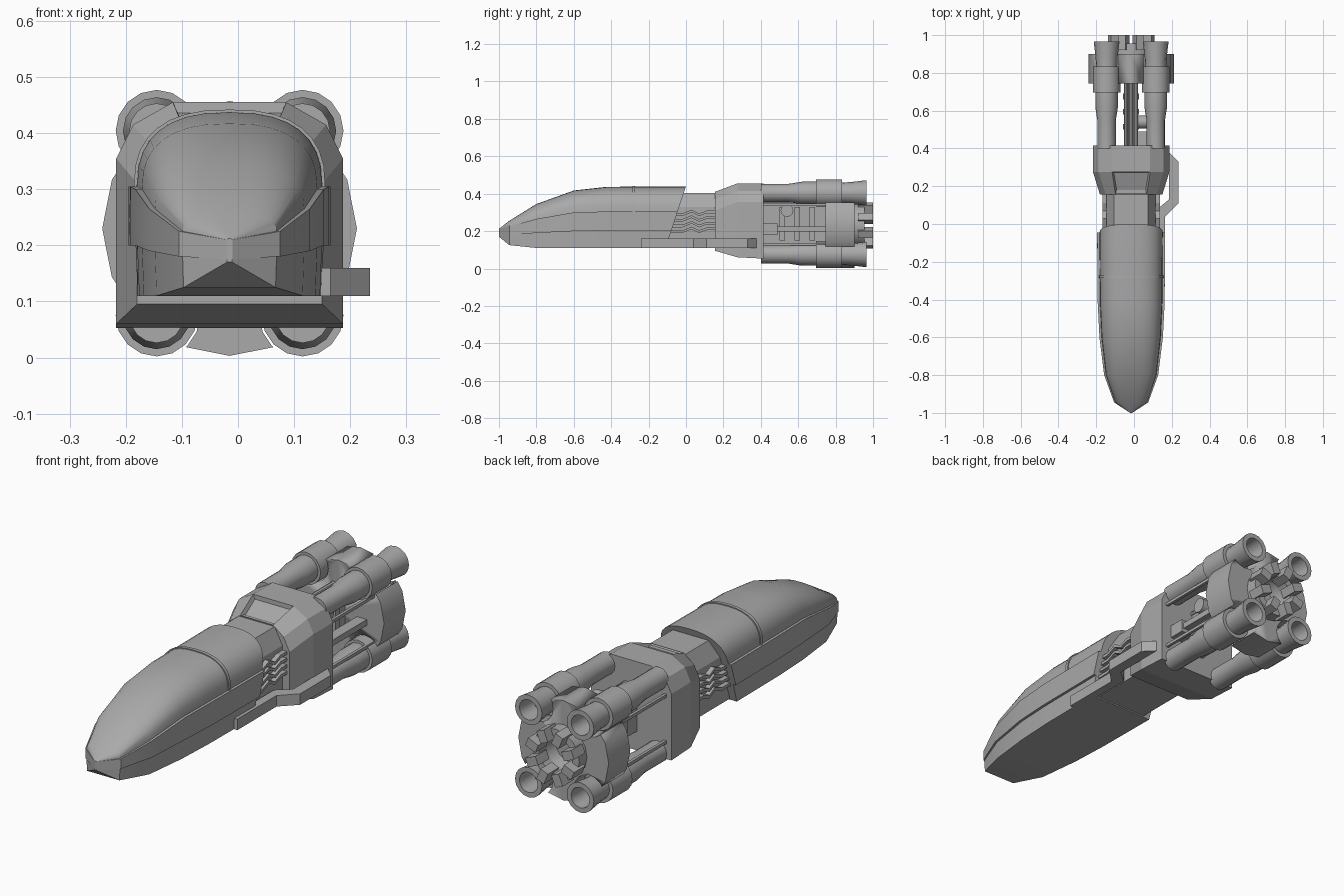
import bpy, bmesh
from math import cos, sin, pi, radians
from mathutils import Matrix, Vector

if "Cube" in bpy.data.objects:
    bpy.data.objects.remove(bpy.data.objects["Cube"], do_unlink=True)

CX = -0.015     # the body axis sits slightly off centre because of the side arm
MID_Z = 0.23    # height of the engine axis

grey = bpy.data.materials.new("hull grey")
grey.use_nodes = True
grey.diffuse_color = (0.4, 0.4, 0.4, 1)
grey.node_tree.nodes["Principled BSDF"].inputs["Base Color"].default_value = grey.diffuse_color


def finish(name, bm, x=CX, z=0, smooth=None):
    bmesh.ops.remove_doubles(bm, verts=bm.verts, dist=1e-5)
    bmesh.ops.recalc_face_normals(bm, faces=bm.faces)
    mesh = bpy.data.meshes.new(name)
    bm.to_mesh(mesh)
    bm.free()
    mesh.materials.append(grey)
    ob = bpy.data.objects.new(name, mesh)
    bpy.context.collection.objects.link(ob)
    ob.location = (x, 0, z)
    if smooth:
        bpy.ops.object.select_all(action='DESELECT')
        ob.select_set(True)
        bpy.context.view_layer.objects.active = ob
        bpy.ops.object.shade_smooth_by_angle(angle=radians(smooth))
    return ob


def loft(rings, caps=True):
    bm = bmesh.new()
    rows = [[bm.verts.new(p) for p in ring] for ring in rings]
    n = len(rows[0])
    for a, b in zip(rows, rows[1:]):
        for i in range(n):
            bm.faces.new((a[i], a[(i + 1) % n], b[(i + 1) % n], b[i]))
    if caps:
        bm.faces.new(rows[0])
        bm.faces.new(rows[-1])
    return bm


def lathe(name, profile, x=0, z=MID_Z, sides=16, smooth=35):
    # profile of (radius, y) turned around the y axis
    rings = [[(r * cos(2 * pi * i / sides), y, r * sin(2 * pi * i / sides))
              for i in range(sides)] for r, y in profile]
    bm = loft(rings, caps=False)
    bmesh.ops.remove_doubles(bm, verts=bm.verts, dist=1e-5)
    return finish(name, bm, CX + x, z, smooth)


def box(name, xs, ys, zs, spin=0):
    bm = bmesh.new()
    spans = [Vector(s) for s in (xs, ys, zs)]
    size = [s[1] - s[0] for s in spans]
    mid = [(s[0] + s[1]) / 2 for s in spans]
    bmesh.ops.create_cube(bm, size=1, matrix=Matrix.Translation(mid) @ Matrix.Diagonal((*size, 1)))
    bm.transform(Matrix.Rotation(spin, 4, 'Y'))
    return finish(name, bm, z=MID_Z if spin else 0)


def prism(name, points, axis, low, high):
    # flat outline extruded along x or z
    place = (lambda p, d: (d, p[0], p[1])) if axis == 'X' else (lambda p, d: (p[0], p[1], d))
    return finish(name, loft([[place(p, d) for p in points] for d in (low, high)]),
                  x=CX if axis == 'X' else 0)


# Front hull stations: y, half width, band top, band bottom, keel, canopy top
stations = [(-1.0, .005, .21, .175, .17, .212), (-.945, .09, .225, .18, .125, .255),
            (-.8, .143, .265, .19, .11, .345), (-.6, .168, .3, .2, .11, .417),
            (-.42, .177, .305, .2, .11, .437), (0, .18, .305, .2, .11, .438)]


def slant(x, y, z):
    # the rear end of the hull leans forward toward the keel
    return (x, y - (.44 - z) * .33 if y == 0 else y, z)


def canopy_ring(y, w, band, top, grow=0):
    arc = []
    for i in range(17):
        a = pi * i / 16
        c, s = cos(a), sin(a)
        x = (w * .93 + grow) * abs(c) ** .8 * (1 if c > 0 else -1)
        arc.append(slant(x, y, band + (top - band + grow) * max(s, 0) ** .8))
    return arc


lower, upper = [], []
for y, w, band, under, keel, top in stations:
    half = [(w * .91, keel), (w * .93, under), (w, under), (w, band), (w * .93, band)]
    lower.append([slant(x, y, z) for x, z in half] +
                 [slant(-x, y, z) for x, z in reversed(half)])
    upper.append(canopy_ring(y, w, band, top))
finish("lower_hull", loft(lower), smooth=20)
finish("canopy", loft(upper), smooth=30)
finish("canopy_seam", loft([canopy_ring(y, .178, .305, .437, .005) for y in (-.287, -.272)]), smooth=30)

# Neck with stepped ribs on both sides
neck = [(.13, .115), (.13, .33), (.09, .405)]
neck_ring = neck + [(-x, z) for x, z in reversed(neck)]
finish("neck", loft([[(x, y, z) for x, z in neck_ring] for y in (-.11, .18)]))
for side in (-1, 1):
    for k in range(4):
        z = .19 + k * .03
        path = [(-.08, z), (-.02, z), (.03, z + .02), (.07, z), (.11, z + .015), (.16, z + .015)]
        outline = path + [(y, h + .014) for y, h in reversed(path)]
        prism("neck_rib", outline, 'X', side * .12, side * .152)

# Shoulder block with a sunken panel in its sloped top
rings = []
for y, w, low, high in [(.155, .165, .095, .41), (.275, .202, .06, .455), (.415, .202, .053, .455)]:
    half = [(w, low), (w, high - .1), (w - .03, high - .04), (w * .5, high)]
    rings.append([(x, y, z) for x, z in half] + [(-x, y, z) for x, z in reversed(half)])
bm = loft(rings)
bmesh.ops.recalc_face_normals(bm, faces=bm.faces)
for f in list(bm.faces):
    centre = f.calc_center_median()
    if centre.z > .4 and centre.y < .27 and abs(centre.x) < .01:
        bmesh.ops.inset_individual(bm, faces=[f], thickness=.012, depth=-.018)
finish("shoulder_block", bm)

# Side arm on the left
prism("side_arm", [(.165, -.24), (.165, .04), (.235, .11), (.235, .33), (.185, .38),
                   (.17, .38), (.185, .3), (.185, .13), (.125, .08), (.125, -.24)], 'Z', .11, .16)

# Four hollow thrusters
thruster = [(0, .4), (.049, .4), (.049, .55), (.06, .62), (.06, .695), (.073, .695), (.073, .835),
            (.056, .835), (.058, .88), (.068, .965), (.046, .965), (.042, .87), (0, .87)]
spots = [(sx * .13, z) for sx in (-1, 1) for z in (.404, .075)]
for x, z in spots:
    lathe("thruster", thruster, x, z)

# Engine drum, scalloped around the thrusters
drum = lathe("engine_drum", [(0, .745), (.227, .745), (.227, .9), (.085, .9), (.075, .85), (0, .85)])
cutters = []
for x, z in spots:
    cutter = lathe("drum_cutter", [(0, .7), (.077, .7), (.077, 1), (0, 1)], x, z)
    cutter.hide_render = True
    mod = drum.modifiers.new("scallop", 'BOOLEAN')
    mod.object, mod.operation, mod.solver = cutter, 'DIFFERENCE', 'EXACT'
    cutters.append(cutter)
bpy.context.view_layer.update()
cut_mesh = bpy.data.meshes.new_from_object(drum.evaluated_get(bpy.context.evaluated_depsgraph_get()))
drum.modifiers.clear()
drum.data = cut_mesh
for cutter in cutters:
    bpy.data.objects.remove(cutter, do_unlink=True)

# Exhaust ring and its teeth
lathe("exhaust_ring", [(.085, .89), (.118, .89), (.118, .955), (.085, .955), (.085, .89)])
for k in range(8):
    box("exhaust_tooth", (.07, .125), (.92, 1), (-.02, .02), spin=(k + .5) * pi / 4)

# Core between block and drum
box("core_spine", (-.03, .03), (.41, .75), (.14, .34))
for x in (-.026, 0, .026):
    lathe("core_pipe", [(0, .41), (.011, .41), (.011, .75), (0, .75)], x, .345, sides=8)
for side in (-1, 1):
    for z in (.34, .13):
        box("outer_rod", (side * .165, side * .178), (.41, .75), (z - .007, z + .007))
    for y in (.5, .58, .66):
        box("core_rib", (side * .03, side * .042), (y, y + .03), (.15, .33))
box("side_box", (.02, .15), (.41, .49), (.18, .24))
box("side_bar", (.09, .14), (.48, .75), (.198, .225))
bm = bmesh.new()
bmesh.ops.create_cone(bm, cap_ends=True, segments=16, radius1=.034, radius2=.034, depth=.07,
                      matrix=Matrix.Translation((.06, .54, .31)) @ Matrix.Rotation(pi / 2, 4, 'Y'))
finish("side_disc", bm, smooth=35)
